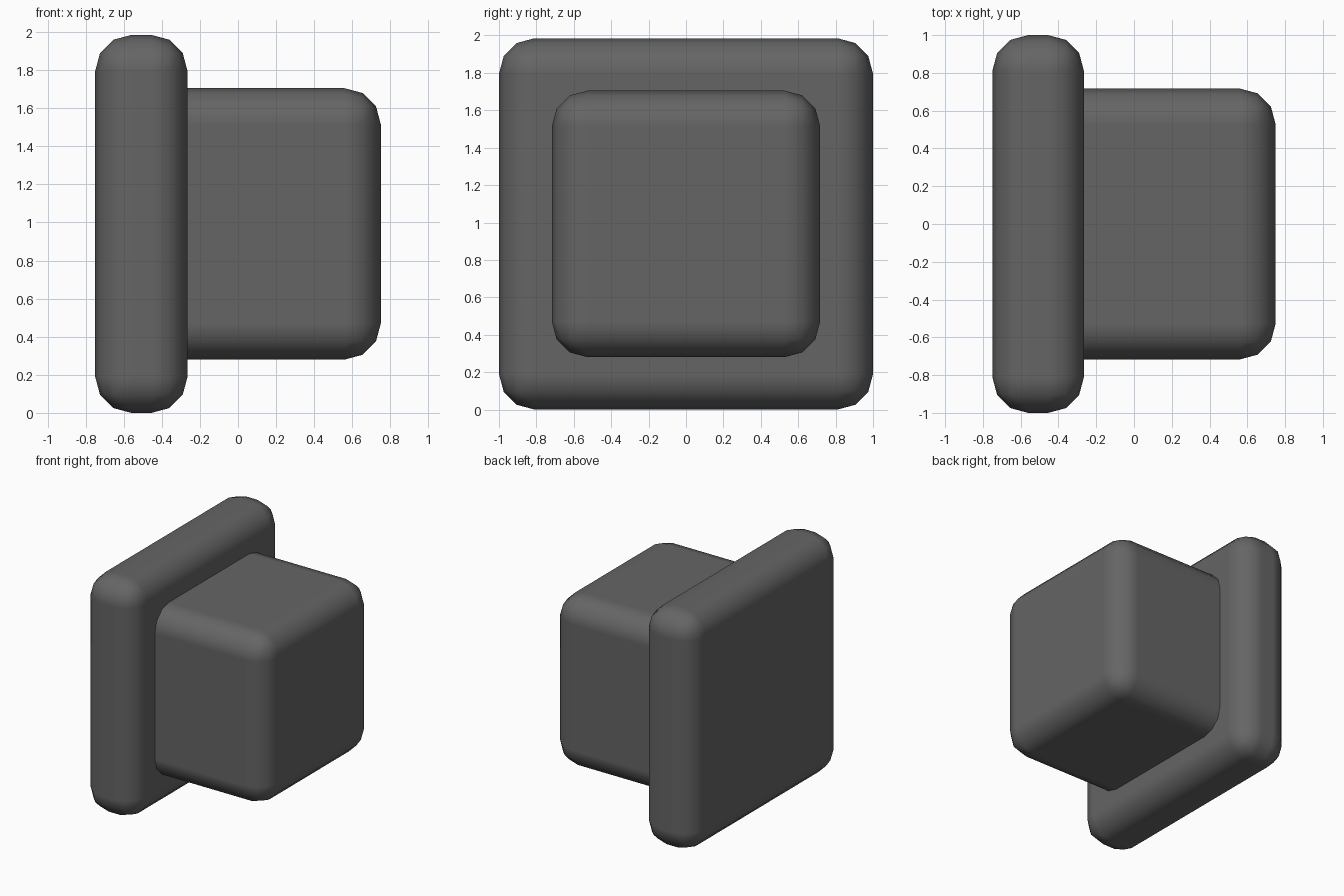
import bpy
from mathutils import Vector

if "Cube" in bpy.data.objects:
    bpy.data.objects.remove(bpy.data.objects["Cube"])

# Dark grey finish shared by both parts
dark = bpy.data.materials.new("dark_grey")
dark.diffuse_color = (0.13, 0.13, 0.13, 1.0)
dark.use_nodes = True
dark.node_tree.nodes["Principled BSDF"].inputs["Base Color"].default_value = dark.diffuse_color


def rounded_box(name, lo, hi, radius):
    """Box between two corners with three-segment rounded edges and flat faces."""
    lo, hi = Vector(lo), Vector(hi)
    bpy.ops.mesh.primitive_cube_add(size=1, location=(lo + hi) / 2)
    ob = bpy.context.object
    ob.name = name
    ob.scale = hi - lo
    bpy.ops.object.transform_apply(location=False, rotation=False, scale=True)
    bpy.ops.object.shade_smooth()
    bev = ob.modifiers.new("rounded_edges", "BEVEL")
    bev.width = radius
    bev.segments = 3
    bev.harden_normals = True
    ob.data.materials.append(dark)
    return ob


# Upright square plate
rounded_box("back_plate", (-0.75, -1.0, 0.0), (-0.265, 1.0, 1.985), 0.19)

# Block projecting from the plate, its inner end buried in the plate
rounded_box("front_block", (-0.72, -0.717, 0.28), (0.75, 0.717, 1.705), 0.19)
